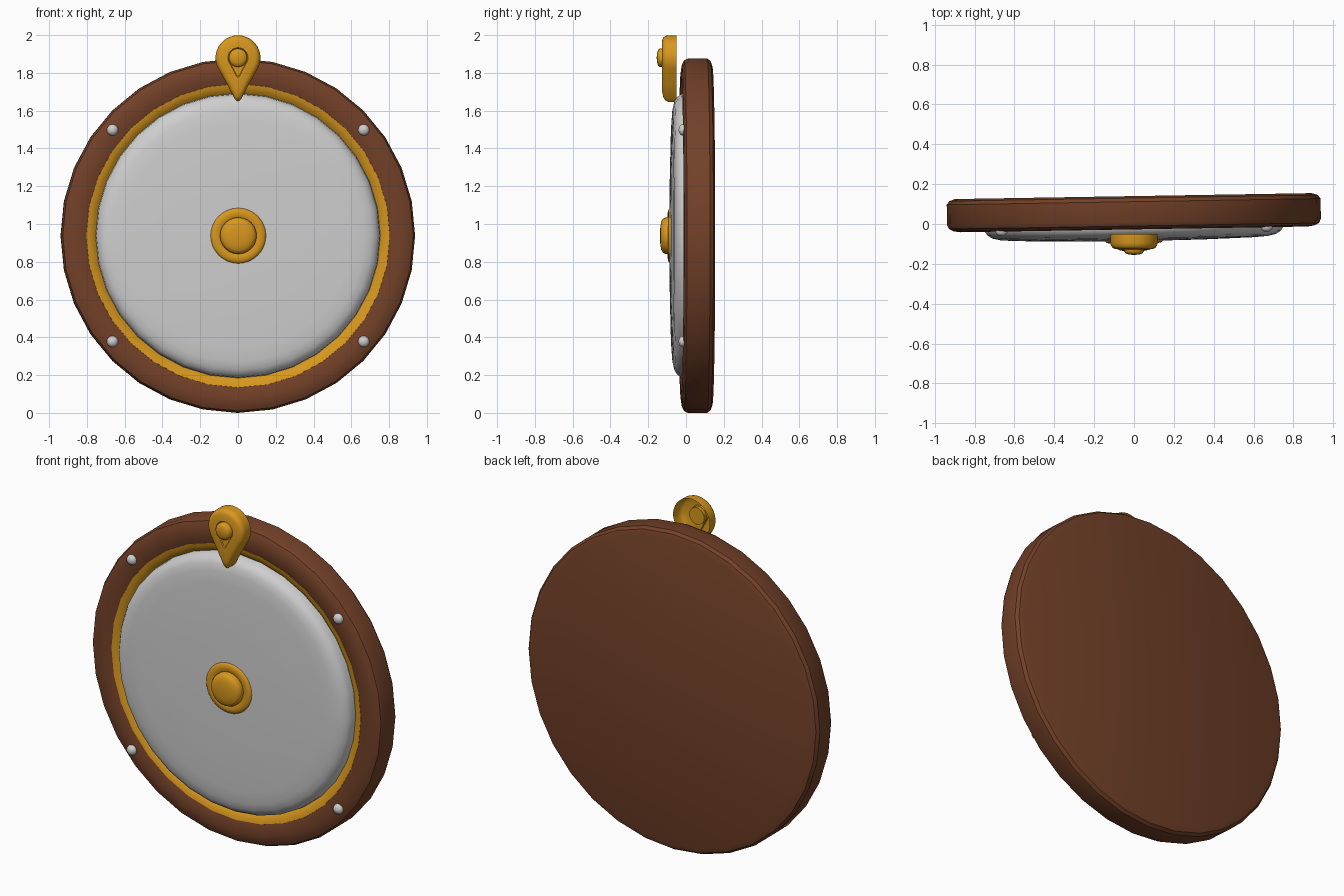
import bpy, bmesh, math
from mathutils import Vector

if "Cube" in bpy.data.objects:
    bpy.data.objects.remove(bpy.data.objects["Cube"])

CZ = 0.938                      # height of the shield centre
TILT = math.radians(0.95)       # slight turn of the shield about z


def material(name, rgb):
    m = bpy.data.materials.new(name)
    m.diffuse_color = (*rgb, 1)
    m.use_nodes = True
    m.node_tree.nodes["Principled BSDF"].inputs["Base Color"].default_value = m.diffuse_color
    return m


wood = material("brown wood", (0.17, 0.052, 0.021))
gold = material("gold", (0.68, 0.31, 0.013))
steel = material("pale steel", (0.62, 0.62, 0.62))


def skin(name, loops, mat, close_first=False, close_last=True, angle=35):
    """Join matching closed loops of points into a smooth surface."""
    bm = bmesh.new()
    rings = [[bm.verts.new(p) for p in loop] for loop in loops]
    n = len(rings[0])
    for a, b in zip(rings, rings[1:]):
        for i in range(n):
            j = (i + 1) % n
            bm.faces.new((a[i], a[j], b[j], b[i]))
    if close_first:
        bm.faces.new(rings[0][::-1])
    if close_last:
        bm.faces.new(rings[-1])
    me = bpy.data.meshes.new(name)
    bm.to_mesh(me)
    bm.free()
    me.materials.append(mat)
    ob = bpy.data.objects.new(name, me)
    bpy.context.collection.objects.link(ob)
    bpy.ops.object.select_all(action='DESELECT')
    ob.select_set(True)
    bpy.context.view_layer.objects.active = ob
    bpy.ops.object.shade_smooth_by_angle(angle=math.radians(angle))
    return ob


def lathe(name, profile, mat, x=0, z=0, seg=32, **kw):
    """Turn (radius, y) points, listed back to front, about the y axis."""
    loops = [[(x + r * math.cos(2 * math.pi * i / seg), y,
               z + r * math.sin(2 * math.pi * i / seg)) for i in range(seg)]
             for r, y in profile]
    return skin(name, loops, mat, **kw)


# Wooden body with a rounded rim
body = lathe("wooden_body", [
    (0.895, 0.140), (0.925, 0.130), (0.938, 0.112), (0.938, 0.010), (0.928, -0.010),
    (0.905, -0.022), (0.870, -0.027), (0.830, -0.025), (0.803, -0.017), (0.795, 0.02)],
    wood, close_first=True)

# Gold inlay sloping inward between rim and plate
inlay = lathe("gold_inlay", [
    (0.806, -0.012), (0.803, -0.018), (0.785, -0.014), (0.765, -0.003), (0.745, 0.015)],
    gold)

# Shallow domed steel plate
plate = lathe("steel_plate", [
    (0.755, 0.02), (0.750, -0.025), (0.735, -0.047), (0.710, -0.062), (0.670, -0.071),
    (0.600, -0.076), (0.350, -0.083), (0.08, -0.086)], steel, angle=60)

# Four steel rivets on the rim
parts = [body, inlay, plate]
for sx in (-1, 1):
    for sz in (-1, 1):
        parts.append(lathe("rivet", [
            (0.029, -0.015), (0.030, -0.030), (0.026, -0.040), (0.016, -0.047),
            (0.005, -0.050)], steel, x=sx * 0.665, z=sz * 0.56, seg=16, angle=60))

# Centre boss: rounded flange and raised dome
parts.append(lathe("boss_flange", [
    (0.148, -0.070), (0.148, -0.084), (0.138, -0.093), (0.120, -0.097),
    (0.100, -0.093), (0.090, -0.088)], gold, seg=32, angle=50))
parts.append(lathe("boss_dome", [
    (0.097, -0.080), (0.097, -0.108), (0.090, -0.122), (0.075, -0.131),
    (0.045, -0.136), (0.010, -0.138)], gold, seg=24, angle=60))

for p in parts:
    p.location.z = CZ
    p.rotation_euler.z = TILT

# Teardrop badge above the rim, hollow at the back
EZ, ER = 1.88, 0.119
drop = [(ER * math.cos(math.radians(a)), ER * math.sin(math.radians(a)))
        for a in range(-30, 211, 12)]
drop += [(-0.055, -0.145), (-0.016, -0.221), (0, -0.233), (0.016, -0.221), (0.055, -0.145)]
layers = [(1.0, -0.050), (1.0, -0.095), (0.97, -0.110), (0.90, -0.120),
          (0.78, -0.126), (0.45, -0.127), (0.42, -0.121)]
skin("teardrop_badge", [[(x * s, y, EZ + z * s) for x, z in drop] for s, y in layers],
     gold, angle=40)

# Round stud on the badge
lathe("badge_stud", [
    (0.049, -0.100), (0.049, -0.138), (0.042, -0.148), (0.025, -0.153), (0.006, -0.155)],
    gold, z=EZ, seg=20, close_first=True, angle=60)
